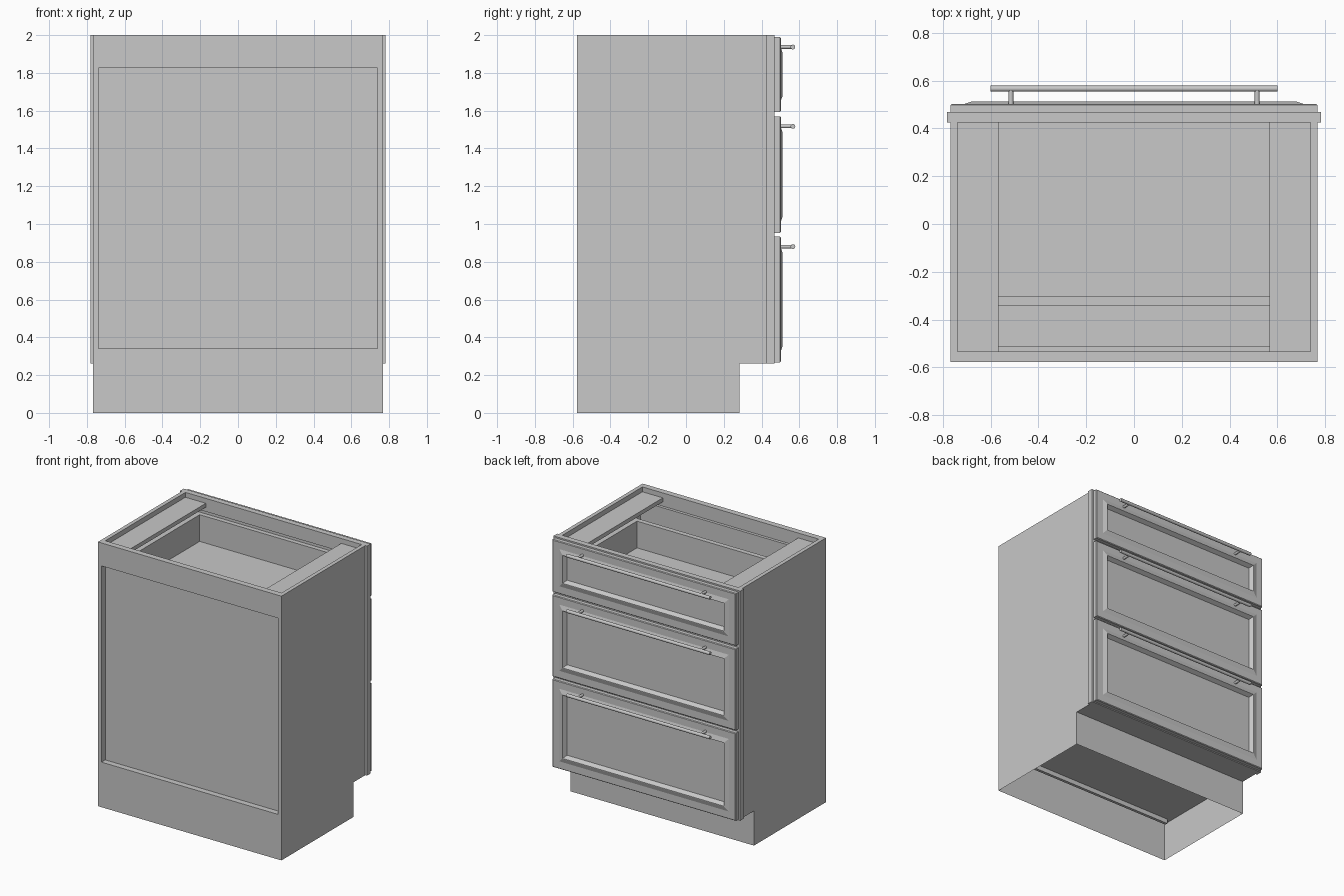
import bpy
import bmesh
import math
from mathutils import Matrix

cube = bpy.data.objects.get("Cube")
if cube:
    bpy.data.objects.remove(cube, do_unlink=True)

GREY = (0.58, 0.58, 0.58, 1)
grey = bpy.data.materials.new("plain_grey")
grey.use_nodes = True
grey.diffuse_color = GREY
grey.node_tree.nodes["Principled BSDF"].inputs["Base Color"].default_value = GREY


def finish(name, bm):
    bmesh.ops.recalc_face_normals(bm, faces=bm.faces)
    mesh = bpy.data.meshes.new(name)
    bm.to_mesh(mesh)
    bm.free()
    mesh.materials.append(grey)
    obj = bpy.data.objects.new(name, mesh)
    bpy.context.collection.objects.link(obj)
    return obj


def box(name, x, y, z, open_ends=False):
    """Box from (min, max) pairs, optionally without top and bottom."""
    bm = bmesh.new()
    bmesh.ops.create_cube(bm, size=1)
    if open_ends:
        bm.normal_update()
        ends = [f for f in bm.faces if abs(f.normal.z) > 0.5]
        bmesh.ops.delete(bm, geom=ends, context='FACES_ONLY')
    for v in bm.verts:
        v.co = [r[0] if c < 0 else r[1] for c, r in zip(v.co, (x, y, z))]
    return finish(name, bm)


def rod(name, centre, radius, length, axis):
    bm = bmesh.new()
    turn = Matrix.Rotation(math.pi / 2, 4, axis)
    bmesh.ops.create_cone(bm, cap_ends=True, segments=20, radius1=radius, radius2=radius,
                          depth=length, matrix=Matrix.Translation(centre) @ turn)
    for f in bm.faces:
        f.smooth = len(f.verts) == 4
    return finish(name, bm)


def drawer_front(name, z0, z1):
    """Framed front built from nested rectangles of (inset, depth)."""
    rings = [(0, 0.469), (0, 0.497), (0.005, 0.502), (0.058, 0.502),
             (0.088, 0.512), (0.093, 0.512), (0.11, 0.482)]
    bm = bmesh.new()
    loops = []
    for inset, y in rings:
        w, lo, hi = HALF - inset, z0 + inset, z1 - inset
        loops.append([bm.verts.new((x, y, z)) for x, z in ((-w, lo), (w, lo), (w, hi), (-w, hi))])
    for a, b in zip(loops, loops[1:]):
        for i in range(4):
            j = (i + 1) % 4
            bm.faces.new((a[i], a[j], b[j], b[i]))
    bm.faces.new(loops[0])
    bm.faces.new(loops[-1])
    return finish(name, bm)


HALF, INNER = 0.768, 0.738
BACK, FRONT, TOE = -0.578, 0.425, 0.284
FLOOR, DECK = 0.262, 0.295
FRAME = (FRONT, 0.468)
across = (-INNER, INNER)

# Open base: a thin skirt, with a soffit over the toe space
box("base_skirt", (-HALF, HALF), (BACK, TOE), (0, DECK), open_ends=True)
box("toe_soffit", (-HALF, HALF), (TOE, FRONT), (FLOOR, DECK))

# Carcass
for side, s in (("left", 1), ("right", -1)):
    box(side + "_side_panel", sorted((s * INNER, s * HALF)), (BACK, FRONT), (DECK, 2))
    box(side + "_top_strip", sorted((s * 0.567, s * INNER)), (-0.533, FRONT), (1.933, 1.963))
    box(side + "_frame_stile", sorted((s * 0.69, s * 0.782)), FRAME, (FLOOR, 2))
box("back_top_rail", across, (BACK, -0.533), (1.826, 2))
box("back_bottom_rail", across, (BACK, -0.533), (DECK, 0.341))
box("back_panel", across, (-0.533, -0.511), (0.26, 1.9))
box("bottom_panel", across, (BACK, FRONT), (DECK, 0.33))

# Face frame rails
for name, z in (("top", (1.9, 2)), ("upper", (1.55, 1.62)),
                ("lower", (0.91, 0.98)), ("bottom", (FLOOR, 0.33))):
    box(name + "_frame_rail", (-0.69, 0.69), FRAME, z)

# Drawers: front, handle and open box
for level, z0, z1 in (("top", 1.593, 1.99), ("middle", 0.953, 1.57), ("bottom", 0.268, 0.933)):
    drawer_front(level + "_drawer_front", z0, z1)
    bar_z = z1 - 0.053
    rod(level + "_handle_bar", (0, 0.566, bar_z), 0.0125, 1.2, 'Y')
    base, rim = z0 + 0.045, z1 - 0.13
    for side, s in (("left", 1), ("right", -1)):
        rod(f"{level}_{side}_handle_post", (s * 0.515, 0.53, bar_z), 0.01, 0.07, 'X')
        box(f"{level}_{side}_drawer_wall", sorted((s * 0.622, s * 0.66)), (-0.34, 0.465), (base, rim))
    box(level + "_drawer_back", (-0.622, 0.622), (-0.34, -0.302), (base, rim))
    box(level + "_drawer_inner_front", (-0.622, 0.622), (0.43, 0.465), (base, rim))
    box(level + "_drawer_floor", (-0.622, 0.622), (-0.302, 0.43), (base, base + 0.02))
